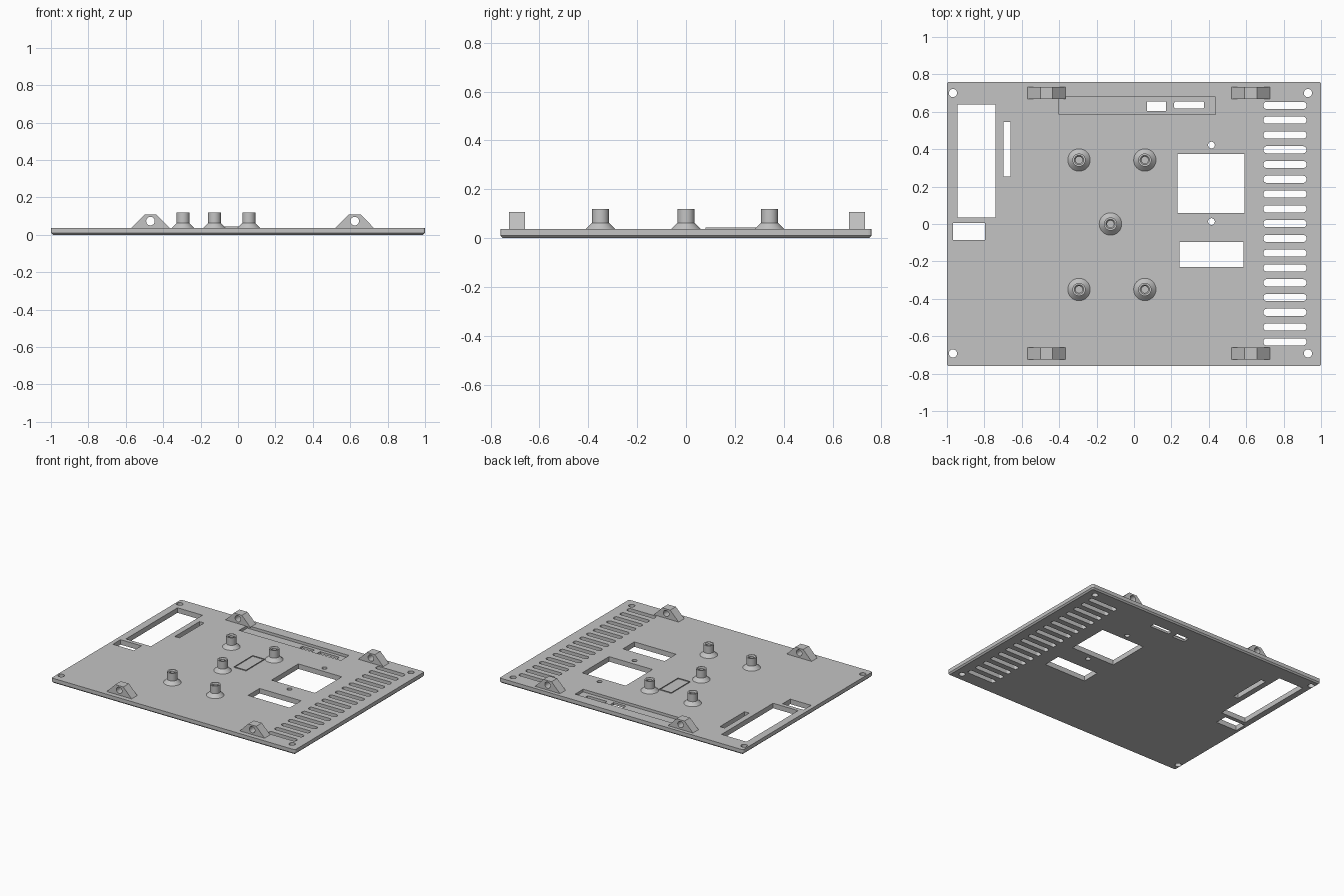
import bpy, bmesh, math

cube = bpy.data.objects.get("Cube")
if cube:
    bpy.data.objects.remove(cube, do_unlink=True)

TOP = 0.037  # upper surface of the plate

grey = bpy.data.materials.new("plain grey")
grey.use_nodes = True
grey.diffuse_color = (0.55, 0.55, 0.55, 1)
for node in grey.node_tree.nodes:
    if node.type == 'BSDF_PRINCIPLED':
        node.inputs["Base Color"].default_value = (0.55, 0.55, 0.55, 1)


def make(name, bm):
    bmesh.ops.recalc_face_normals(bm, faces=bm.faces)
    mesh = bpy.data.meshes.new(name)
    bm.to_mesh(mesh)
    bm.free()
    mesh.materials.append(grey)
    obj = bpy.data.objects.new(name, mesh)
    bpy.context.scene.collection.objects.link(obj)
    return obj


def prism(bm, outline, low, high, axis='z'):
    """Extrude an outline along z (outline in xy) or y (outline in xz)."""
    def place(p, t):
        return (p[0], p[1], t) if axis == 'z' else (p[0], t, p[1])
    a = [bm.verts.new(place(p, low)) for p in outline]
    b = [bm.verts.new(place(p, high)) for p in outline]
    bm.faces.new(a)
    bm.faces.new(b[::-1])
    for i in range(len(a)):
        j = (i + 1) % len(a)
        bm.faces.new((a[i], b[i], b[j], a[j]))


def rect(x0, x1, y0, y1):
    return [(x0, y0), (x1, y0), (x1, y1), (x0, y1)]


def circle(x, y, r, n=24):
    return [(x + r * math.cos(math.tau * i / n), y + r * math.sin(math.tau * i / n)) for i in range(n)]


def rounded(x0, x1, y0, y1, r, n=5):
    pts = []
    corners = [(x1 - r, y1 - r), (x0 + r, y1 - r), (x0 + r, y0 + r), (x1 - r, y0 + r)]
    for k, (cx, cy) in enumerate(corners):
        for i in range(n + 1):
            a = math.pi / 2 * (k + i / n)
            pts.append((cx + r * math.cos(a), cy + r * math.sin(a)))
    return pts


def cut(obj, outlines, low, high, axis='z'):
    """Subtract prisms from an object and bake the result."""
    bm = bmesh.new()
    for o in outlines:
        prism(bm, o, low, high, axis)
    cutter = make("cutter", bm)
    cutter.hide_render = True
    mod = obj.modifiers.new("cut", 'BOOLEAN')
    mod.operation, mod.solver, mod.object = 'DIFFERENCE', 'EXACT', cutter
    bpy.context.view_layer.update()
    graph = bpy.context.evaluated_depsgraph_get()
    baked = bpy.data.meshes.new_from_object(obj.evaluated_get(graph))
    obj.modifiers.clear()
    obj.data = baked
    bpy.data.objects.remove(cutter, do_unlink=True)


# Base plate with softened corners and a chamfered lower rim
bm = bmesh.new()
prism(bm, rounded(-1, 1, -0.76, 0.76, 0.012, 3), 0, TOP)
rim = [e for e in bm.edges if all(v.co.z < 0.001 for v in e.verts)]
bmesh.ops.recalc_face_normals(bm, faces=bm.faces)
bmesh.ops.bevel(bm, geom=rim, offset=0.01, segments=1, affect='EDGES')
plate = make("base_plate", bm)

# Shallow pocket near the back edge
cut(plate, [rect(-0.40, 0.435, 0.585, 0.68)], 0.017, 0.1)

# Windows, screw holes and the row of vent slots
openings = [
    rect(-0.945, -0.74, 0.035, 0.64),
    rect(-0.968, -0.797, -0.085, 0.005),
    rect(-0.698, -0.66, 0.255, 0.545),
    rect(0.233, 0.59, 0.06, 0.375),
    rect(0.243, 0.585, -0.23, -0.095),
    rect(0.07, 0.17, 0.605, 0.655),
    rounded(0.215, 0.375, 0.617, 0.655, 0.008),
    circle(0.414, 0.422, 0.018),
    circle(0.414, 0.013, 0.018),
]
openings += [circle(x, y, 0.022) for x in (-0.968, 0.93) for y in (-0.692, 0.70)]
for i in range(17):
    y = 0.634 - 0.079 * i
    openings.append(rounded(0.692, 0.922, y - 0.019, y + 0.019, 0.017))
cut(plate, openings, -0.1, 0.1)

# Hinge lugs: trapezoid blocks with a cross hole
for side, y in (("front", -0.692), ("back", 0.70)):
    for hand, x in (("right", -0.468), ("left", 0.624)):
        bm = bmesh.new()
        prism(bm, [(x - 0.102, TOP - 0.004), (x - 0.102, TOP), (x - 0.033, 0.107),
                   (x + 0.033, 0.107), (x + 0.102, TOP), (x + 0.102, TOP - 0.004)],
              y - 0.033, y + 0.033, 'y')
        lug = make(f"lug_{side}_{hand}", bm)
        cut(lug, [circle(x, 0.073, 0.023)], y - 0.1, y + 0.1, 'y')

# Standoffs: flared foot, post and blind bore, turned from one profile
profile = [(0.06, TOP - 0.004), (0.06, TOP), (0.035, 0.062), (0.035, 0.118),
           (0.025, 0.118), (0.018, 0.11), (0.018, 0.045), (0, 0.045)]
spots = [(-0.294, 0.342), (0.058, 0.342), (-0.126, 0), (-0.294, -0.35), (0.058, -0.35)]
for n, (x, y) in enumerate(spots):
    bm = bmesh.new()
    verts = [bm.verts.new((r, 0, z)) for r, z in profile]
    edges = [bm.edges.new(pair) for pair in zip(verts, verts[1:])]
    bmesh.ops.spin(bm, geom=verts + edges, cent=(0, 0, 0), axis=(0, 0, 1),
                   angle=math.tau, steps=32, use_duplicate=False)
    bmesh.ops.remove_doubles(bm, verts=bm.verts, dist=0.0001)
    post = make(f"standoff_{n + 1}", bm)
    post.location = (x, y, 0)
    bpy.ops.object.select_all(action='DESELECT')
    post.select_set(True)
    bpy.context.view_layer.objects.active = post
    bpy.ops.object.shade_smooth_by_angle(angle=math.radians(30))

# Thin raised outline in the middle of the plate
bm = bmesh.new()
x0, x1, y0, y1, w = -0.09, 0.01, 0.08, 0.30, 0.003
for strip in (rect(x0, x1, y0, y0 + w), rect(x0, x1, y1 - w, y1),
              rect(x0, x0 + w, y0 + w, y1 - w), rect(x1 - w, x1, y0 + w, y1 - w)):
    prism(bm, strip, TOP - 0.002, TOP + 0.006)
make("raised_outline", bm)
